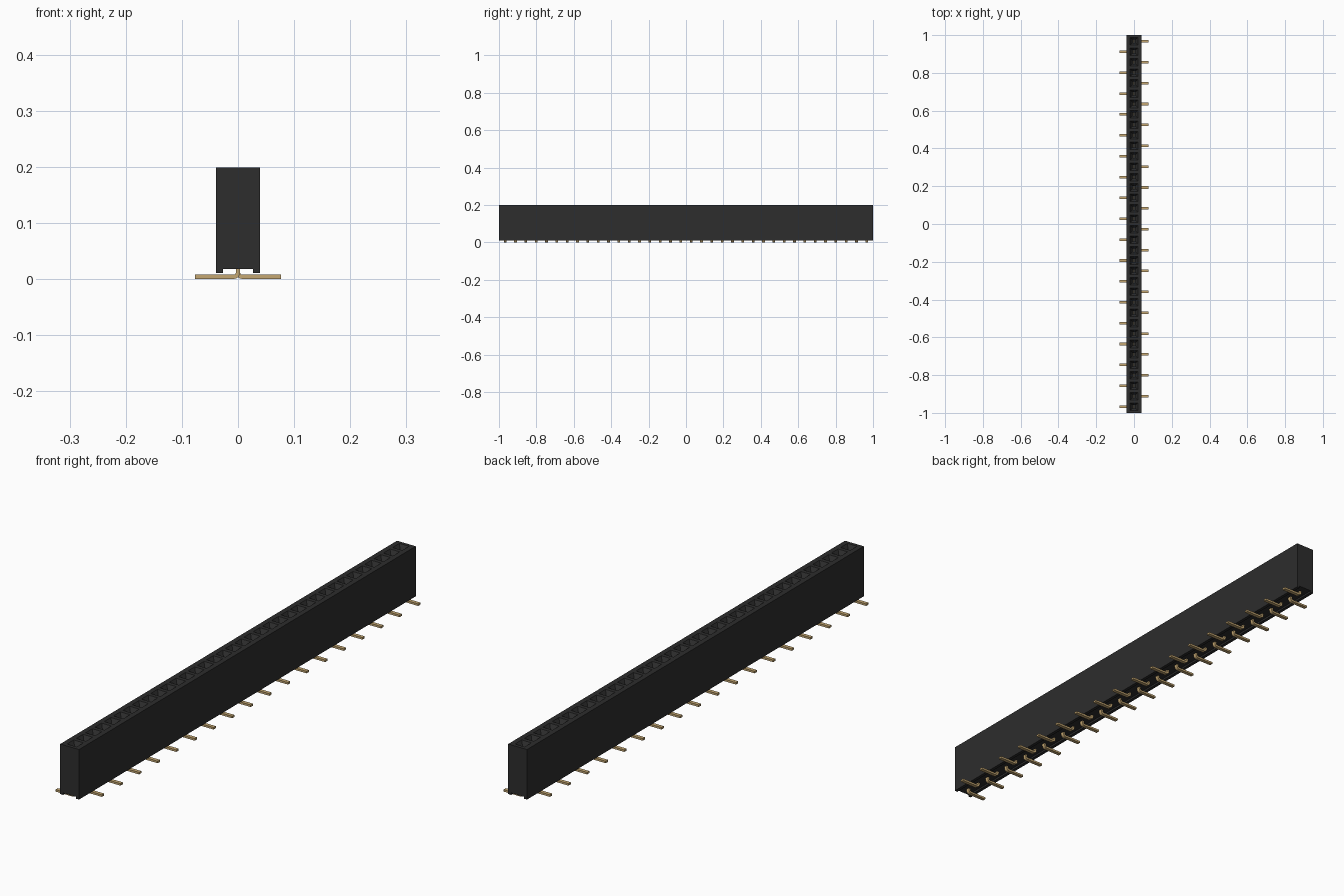
import bpy, bmesh, math
from mathutils import Vector

cube = bpy.data.objects.get("Cube")
if cube:
    bpy.data.objects.remove(cube, do_unlink=True)

COUNT, PITCH = 36, 0.05525
HALF_W, TOP, BASE, RECESS = 0.039, 0.199, 0.011, 0.018


def material(name, rgb, rough):
    m = bpy.data.materials.new(name)
    m.use_nodes = True
    m.diffuse_color = (*rgb, 1)
    bsdf = m.node_tree.nodes["Principled BSDF"]
    bsdf.inputs["Base Color"].default_value = (*rgb, 1)
    bsdf.inputs["Roughness"].default_value = rough
    return m


black = material("black plastic", (0.026, 0.026, 0.026), 0.6)
gold = material("gold contact", (0.56, 0.39, 0.17), 0.4)


def finish(bm, name, mat):
    bmesh.ops.remove_doubles(bm, verts=bm.verts, dist=1e-5)
    bmesh.ops.recalc_face_normals(bm, faces=bm.faces)
    me = bpy.data.meshes.new(name)
    bm.to_mesh(me)
    bm.free()
    ob = bpy.data.objects.new(name, me)
    me.materials.append(mat)
    bpy.context.collection.objects.link(ob)
    return ob


def pin_y(i):
    return (i - (COUNT - 1) / 2) * PITCH


def rect(bm, hx, y0, y1, z):
    return [bm.verts.new(p) for p in ((-hx, y0, z), (hx, y0, z), (hx, y1, z), (-hx, y1, z))]


# Housing: one slice per socket, each with a funnel mouth and a square shaft
bm = bmesh.new()
section = [(-HALF_W, TOP), (-HALF_W, BASE), (-0.027, BASE), (-0.027, RECESS),
           (0.027, RECESS), (0.027, BASE), (HALF_W, BASE), (HALF_W, TOP)]
for i in range(COUNT):
    y = pin_y(i)
    y0 = -1 if i == 0 else y - PITCH / 2
    y1 = 1 if i == COUNT - 1 else y + PITCH / 2
    # side walls and grooved underside
    near = [bm.verts.new((x, y0, z)) for x, z in section]
    far = [bm.verts.new((x, y1, z)) for x, z in section]
    for k in range(len(section) - 1):
        bm.faces.new((near[k], near[k + 1], far[k + 1], far[k]))
    if i == 0:
        bm.faces.new(near)
    if i == COUNT - 1:
        bm.faces.new(far)
    # top face, funnel and shaft as successive rings
    rings = [rect(bm, HALF_W, y0, y1, TOP)]
    for h, z in ((0.020, TOP), (0.009, TOP - 0.016), (0.009, 0.11)):
        rings.append(rect(bm, h, y - h, y + h, z))
    for a, b in zip(rings, rings[1:]):
        for k in range(4):
            j = (k + 1) % 4
            bm.faces.new((a[k], a[j], b[j], b[k]))
    bm.faces.new(rings[-1])
finish(bm, "housing", black)


# Contacts: bent strips whose feet alternate left and right
def contact(bm, y, side, half_t=0.0038, half_w=0.0068, bend=0.008):
    line = [(Vector((0, 0.15)), Vector((1, 0)))]
    for k in range(5):
        a = math.pi / 2 * k / 4
        n = Vector((math.cos(a), math.sin(a)))
        line.append((Vector((bend, half_t + bend)) - n * bend, n))
    line.append((Vector((0.077, half_t)), Vector((0, 1))))
    loops = []
    for p, n in line:
        a, b = p + n * half_t, p - n * half_t
        loops.append([bm.verts.new((side * q.x, y + w, q.y))
                      for q, w in ((a, -half_w), (a, half_w), (b, half_w), (b, -half_w))])
    for a, b in zip(loops, loops[1:]):
        for k in range(4):
            j = (k + 1) % 4
            bm.faces.new((a[k], a[j], b[j], b[k]))
    bm.faces.new(loops[0])
    bm.faces.new(loops[-1])


for name, side, first in (("right_contacts", -1, 0), ("left_contacts", 1, 1)):
    bm = bmesh.new()
    for i in range(first, COUNT, 2):
        contact(bm, pin_y(i), side)
    finish(bm, name, gold)
